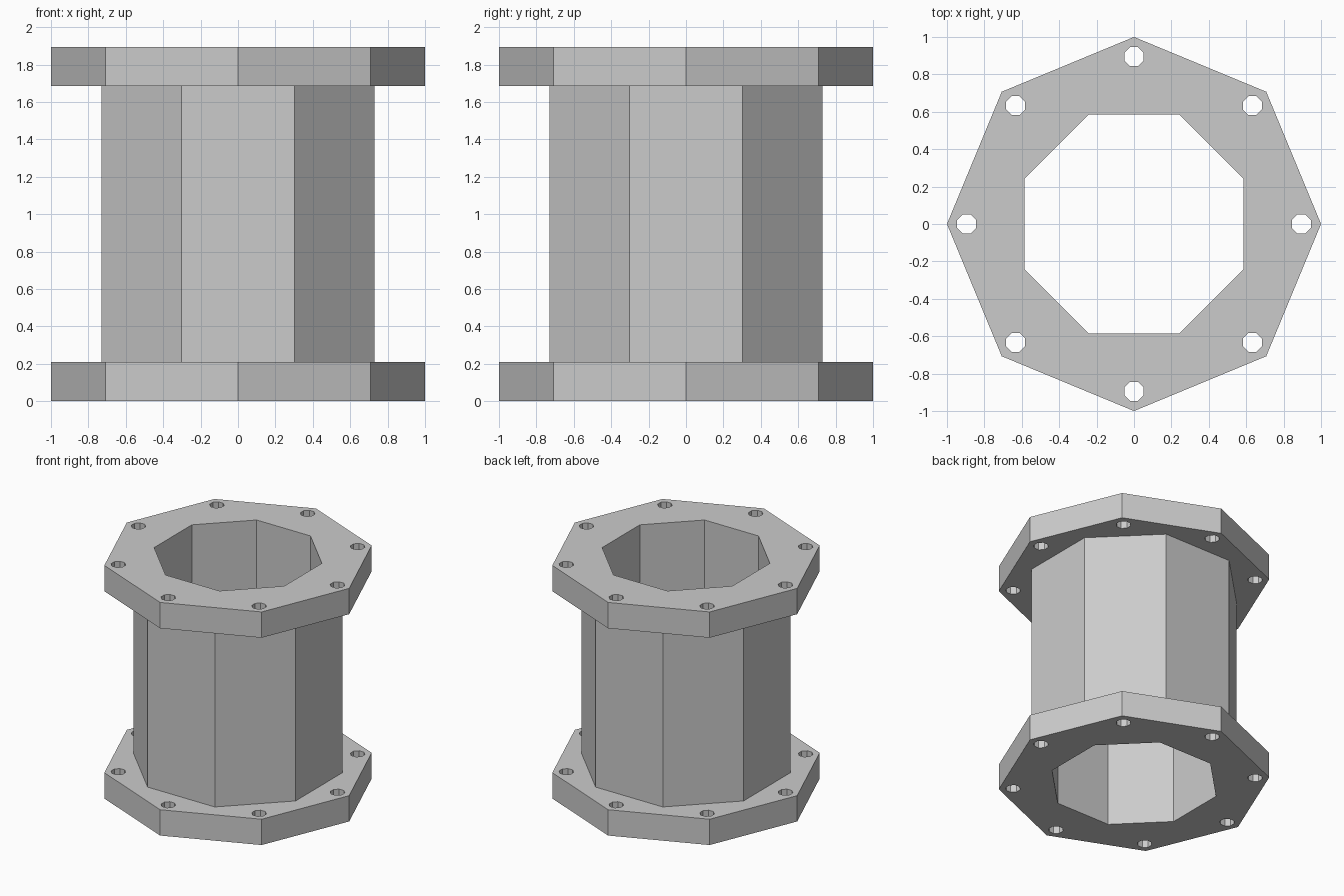
import bpy, bmesh, math

if "Cube" in bpy.data.objects:
    bpy.data.objects.remove(bpy.data.objects["Cube"], do_unlink=True)

HEIGHT, FLANGE_H = 1.895, 0.21
BORE_R, TUBE_R, FLANGE_R = 0.633, 0.79, 1.0
BOLT_CIRCLE, BOLT_R = 0.895, 0.055
STEP = math.tau / 8
HALF = STEP / 2

grey = bpy.data.materials.new("plain grey")
grey.use_nodes = True
colour = (0.6, 0.6, 0.6, 1)
grey.diffuse_color = colour
grey.node_tree.nodes["Principled BSDF"].inputs["Base Color"].default_value = colour


def octagon(radius, turn=0.0, cx=0.0, cy=0.0):
    return [(cx + radius * math.cos(turn + i * STEP),
             cy + radius * math.sin(turn + i * STEP)) for i in range(8)]


def plate(name, loops, z0, z1):
    """Solid from a flat outline (first loop) with holes (other loops)."""
    curve = bpy.data.curves.new(name + " outline", "CURVE")
    curve.dimensions = "2D"
    curve.fill_mode = "BOTH"
    curve.extrude = (z1 - z0) / 2
    for loop in loops:
        spline = curve.splines.new("POLY")
        spline.points.add(len(loop) - 1)
        for point, (x, y) in zip(spline.points, loop):
            point.co = (x, y, 0, 1)
        spline.use_cyclic_u = True
    helper = bpy.data.objects.new(name + " helper", curve)
    bpy.context.collection.objects.link(helper)
    bpy.context.view_layer.update()
    graph = bpy.context.evaluated_depsgraph_get()
    mesh = bpy.data.meshes.new_from_object(helper.evaluated_get(graph))
    bpy.data.objects.remove(helper, do_unlink=True)
    bpy.data.curves.remove(curve)

    # Weld, merge coplanar triangles and keep every face flat
    bm = bmesh.new()
    bm.from_mesh(mesh)
    bmesh.ops.remove_doubles(bm, verts=bm.verts, dist=0.0001)
    bmesh.ops.dissolve_limit(bm, angle_limit=0.01, verts=bm.verts, edges=bm.edges)
    bmesh.ops.recalc_face_normals(bm, faces=bm.faces)
    for face in bm.faces:
        face.smooth = False
        face.material_index = 0
    bm.to_mesh(mesh)
    bm.free()
    mesh.name = name
    mesh.materials.clear()
    mesh.materials.append(grey)
    obj = bpy.data.objects.new(name, mesh)
    obj.location.z = (z0 + z1) / 2
    bpy.context.collection.objects.link(obj)
    return obj


# Flanges: corners on the axes, bored out, with a bolt hole in each corner
bore = octagon(BORE_R, HALF)
bolt_holes = [octagon(BOLT_R, HALF, x, y) for x, y in octagon(BOLT_CIRCLE)]
flange_loops = [octagon(FLANGE_R), bore] + bolt_holes
plate("bottom_flange", flange_loops, 0, FLANGE_H)
plate("top_flange", flange_loops, HEIGHT - FLANGE_H, HEIGHT)

# Pipe wall: flats facing the axes
plate("pipe", [octagon(TUBE_R, HALF), bore], FLANGE_H, HEIGHT - FLANGE_H)
